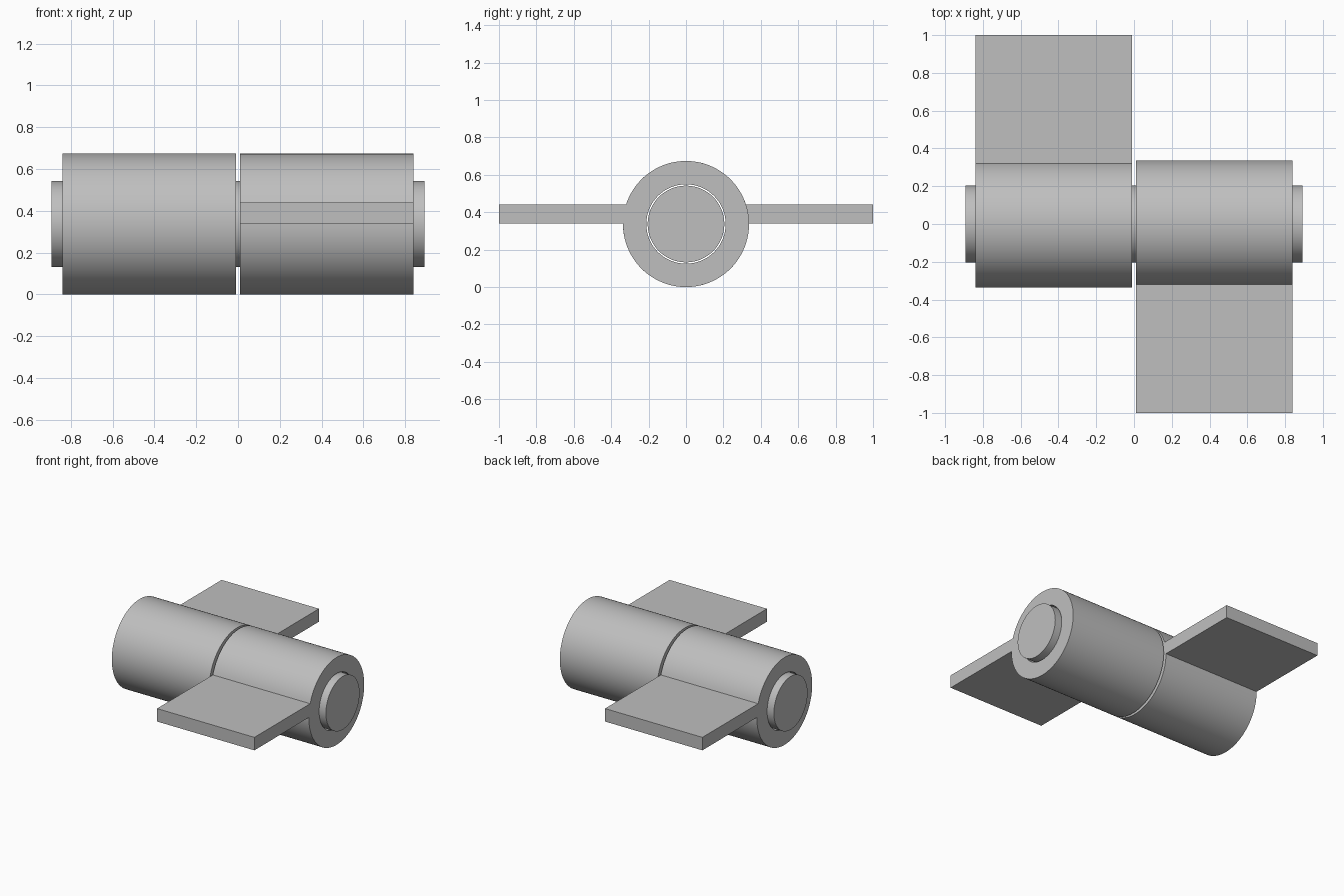
import bpy, bmesh, math
from mathutils import Matrix, Vector

cube = bpy.data.objects.get("Cube")
if cube:
    bpy.data.objects.remove(cube, do_unlink=True)

R, BORE, PIN = 0.337, 0.212, 0.205   # knuckle, bore and pin radii
GAP, END, PIN_END = 0.01, 0.84, 0.893
LEAF_LOW, LEAF_HIGH, REACH = 0.003, 0.103, 1.0
SEGMENTS = 96

steel = bpy.data.materials.new("steel_grey")
steel.use_nodes = True
colour = (0.52, 0.52, 0.52, 1)
steel.diffuse_color = colour
steel.node_tree.nodes["Principled BSDF"].inputs["Base Color"].default_value = colour


def arc(radius, start, end, count):
    """Points (y, z) along an arc, both ends included."""
    angles = [start + (end - start) * i / count for i in range(count + 1)]
    return [(radius * math.cos(a), radius * math.sin(a)) for a in angles]


def extruded(name, loops, x0, x1, turn=0):
    """Extrude closed y-z outlines along x; extra outlines become holes."""
    bm = bmesh.new()
    for loop in loops:
        verts = [bm.verts.new((x0, y, z)) for y, z in loop]
        for a, b in zip(verts, verts[1:] + verts[:1]):
            bm.edges.new((a, b))
    bmesh.ops.triangle_fill(bm, edges=bm.edges[:], use_beauty=True, normal=Vector((-1, 0, 0)))
    result = bmesh.ops.extrude_face_region(bm, geom=bm.faces[:], use_keep_orig=True)
    moved = [g for g in result["geom"] if isinstance(g, bmesh.types.BMVert)]
    bmesh.ops.translate(bm, verts=moved, vec=(x1 - x0, 0, 0))
    bmesh.ops.recalc_face_normals(bm, faces=bm.faces[:])
    bm.transform(Matrix.Rotation(turn, 4, "Z"))
    mesh = bpy.data.meshes.new(name)
    bm.to_mesh(mesh)
    bm.free()
    mesh.materials.append(steel)
    obj = bpy.data.objects.new(name, mesh)
    obj.location.z = R
    bpy.context.collection.objects.link(obj)
    bpy.ops.object.select_all(action="DESELECT")
    obj.select_set(True)
    bpy.context.view_layer.objects.active = obj
    bpy.ops.object.shade_smooth_by_angle(angle=math.radians(30))
    return obj


# Hinge halves: knuckle and leaf in one outline, with a through bore
low = math.pi - math.asin(LEAF_LOW / R)
high = math.pi - math.asin(LEAF_HIGH / R)
outline = arc(R, low, high + math.tau, SEGMENTS)
outline += [(-REACH, LEAF_HIGH), (-REACH, LEAF_LOW)]
bore = arc(BORE, 0, math.tau, SEGMENTS)[:-1]
for name, turn in (("left_hinge_half", 0), ("right_hinge_half", math.pi)):
    extruded(name, [outline, bore], GAP, END, turn)

# Pin running through both knuckles
extruded("hinge_pin", [arc(PIN, 0, math.tau, SEGMENTS)[:-1]], -PIN_END, PIN_END)
